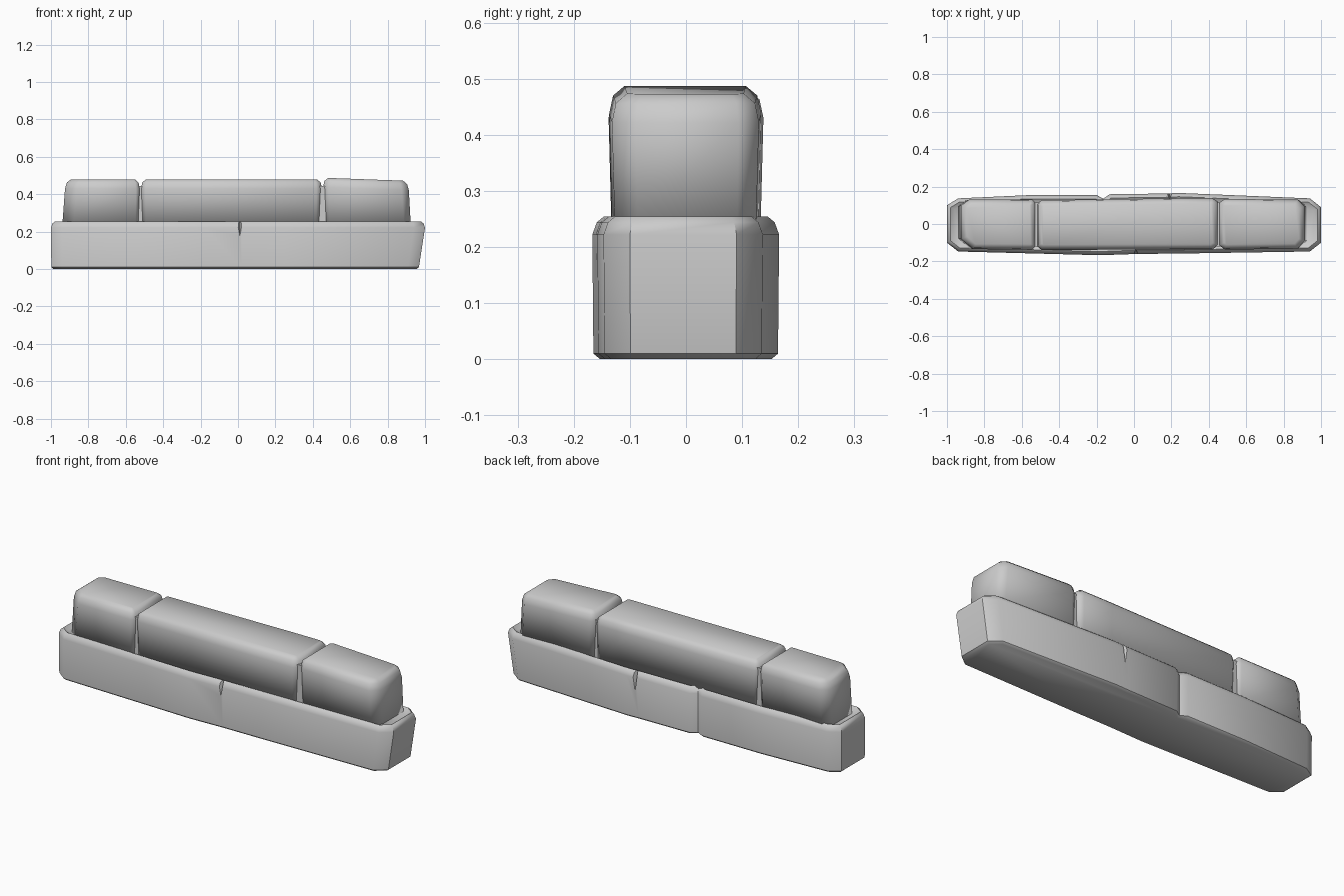
import bpy, bmesh, math
from mathutils import Vector

if "Cube" in bpy.data.objects:
    bpy.data.objects.remove(bpy.data.objects["Cube"])


def inset_outline(pts, d):
    """Offset a counter-clockwise outline inwards by d with limited mitres."""
    out = []
    n = len(pts)
    for i in range(n):
        a, b, c = (Vector(pts[(i + k) % n]) for k in (-1, 0, 1))
        e1, e2 = (b - a).normalized(), (c - b).normalized()
        n1, n2 = Vector((e1.y, -e1.x)), Vector((e2.y, -e2.x))
        out.append(b - (n1 + n2) / max(1 + n1.dot(n2), 0.7) * d)
    return out


def stone(name, outline, rings, angle, lean=None, slope=0.0):
    """Loft an outline through rings of (height, inset), capped at both ends."""
    bm = bmesh.new()
    loops = []
    x_mid = sum(p[0] for p in outline) / len(outline)
    for z, d in rings:
        loop = []
        for p in inset_outline(outline, d):
            x = p.x + (lean(p.x, z) if lean else 0)
            top = slope * (p.x - x_mid) if z > 0.4 else 0
            loop.append(bm.verts.new((x, p.y, z + top)))
        loops.append(loop)
    n = len(outline)
    for lo, hi in zip(loops, loops[1:]):
        for i in range(n):
            j = (i + 1) % n
            bm.faces.new((lo[i], lo[j], hi[j], hi[i]))
    bm.faces.new(loops[0][::-1])
    bm.faces.new(loops[-1])
    bmesh.ops.recalc_face_normals(bm, faces=bm.faces)
    mesh = bpy.data.meshes.new(name)
    bm.to_mesh(mesh)
    bm.free()
    ob = bpy.data.objects.new(name, mesh)
    bpy.context.collection.objects.link(ob)
    bpy.ops.object.select_all(action='DESELECT')
    ob.select_set(True)
    bpy.context.view_layer.objects.active = ob
    bpy.ops.object.shade_smooth_by_angle(angle=math.radians(angle))
    return ob


def chip(target, name, x, y, z_low):
    """Cut a tapering crack into the upper edge of a long side."""
    s = 1 if y > 0 else -1
    bm = bmesh.new()
    for co in ((x - 0.035, y + s * 0.03, 0.28), (x + 0.035, y + s * 0.03, 0.28),
               (x, y - s * 0.035, 0.28), (x, y + s * 0.012, z_low)):
        bm.verts.new(co)
    bmesh.ops.convex_hull(bm, input=bm.verts)
    bmesh.ops.recalc_face_normals(bm, faces=bm.faces)
    mesh = bpy.data.meshes.new(name)
    bm.to_mesh(mesh)
    bm.free()
    cutter = bpy.data.objects.new(name, mesh)
    bpy.context.collection.objects.link(cutter)
    cutter.hide_render = True
    cutter.hide_set(True)
    mod = target.modifiers.new(name, 'BOOLEAN')
    mod.operation = 'DIFFERENCE'
    mod.object = cutter
    mod.solver = 'EXACT'


# Lower course: one long slab with a full-height groove in the back
base = stone(
    "base_slab",
    [(-1, -0.10), (-0.94, -0.147), (-0.18, -0.167), (0.02, -0.16),
     (0.25, -0.158), (0.94, -0.147), (1, -0.10), (1, 0.09), (0.94, 0.137),
     (0.24, 0.166), (0.17, 0.163), (-0.13, 0.159), (-0.165, 0.135),
     (-0.20, 0.155), (-0.55, 0.155), (-0.94, 0.137), (-1, 0.10)],
    [(0, 0.014), (0.010, 0.002), (0.222, 0), (0.244, 0.008), (0.254, 0.02),
     (0.24, 0.04)],
    44, lean=lambda x, z: -0.032 * (1 - min(z / 0.222, 1)) if x > 0.9 else 0)
chip(base, "front_crack_cutter", 0.01, -0.16, 0.14)
chip(base, "back_crack_cutter", 0.19, 0.164, 0.10)

# Upper course: three rounded stones
upper_rings = [(0.24, 0.008), (0.43, 0.003), (0.463, 0.01), (0.48, 0.03)]
stone("upper_left_stone",
      [(-0.945, -0.08), (-0.88, -0.137), (-0.545, -0.141), (-0.522, -0.12),
       (-0.522, 0.115), (-0.545, 0.135), (-0.90, 0.133), (-0.945, 0.10)],
      upper_rings, 180,
      lean=lambda x, z: 0.1 * (z - 0.26) if x < -0.8 else 0)
stone("upper_middle_stone",
      [(-0.522, -0.12), (-0.495, -0.141), (0.42, -0.14), (0.452, -0.115),
       (0.452, 0.12), (0.42, 0.141), (0.25, 0.141), (-0.495, 0.13),
       (-0.522, 0.11)],
      upper_rings, 180)
stone("upper_right_stone",
      [(0.452, -0.115), (0.485, -0.14), (0.89, -0.135), (0.93, -0.09),
       (0.93, 0.095), (0.89, 0.133), (0.485, 0.137), (0.452, 0.115)],
      upper_rings, 180, slope=-0.035,
      lean=lambda x, z: -0.08 * (z - 0.26) if x > 0.8 else 0)

# Mortar core closing the bottoms of the joints
stone("joint_core",
      [(-0.8, -0.12), (0.8, -0.12), (0.8, 0.115), (-0.8, 0.115)],
      [(0.2, 0), (0.445, 0)], 30)
